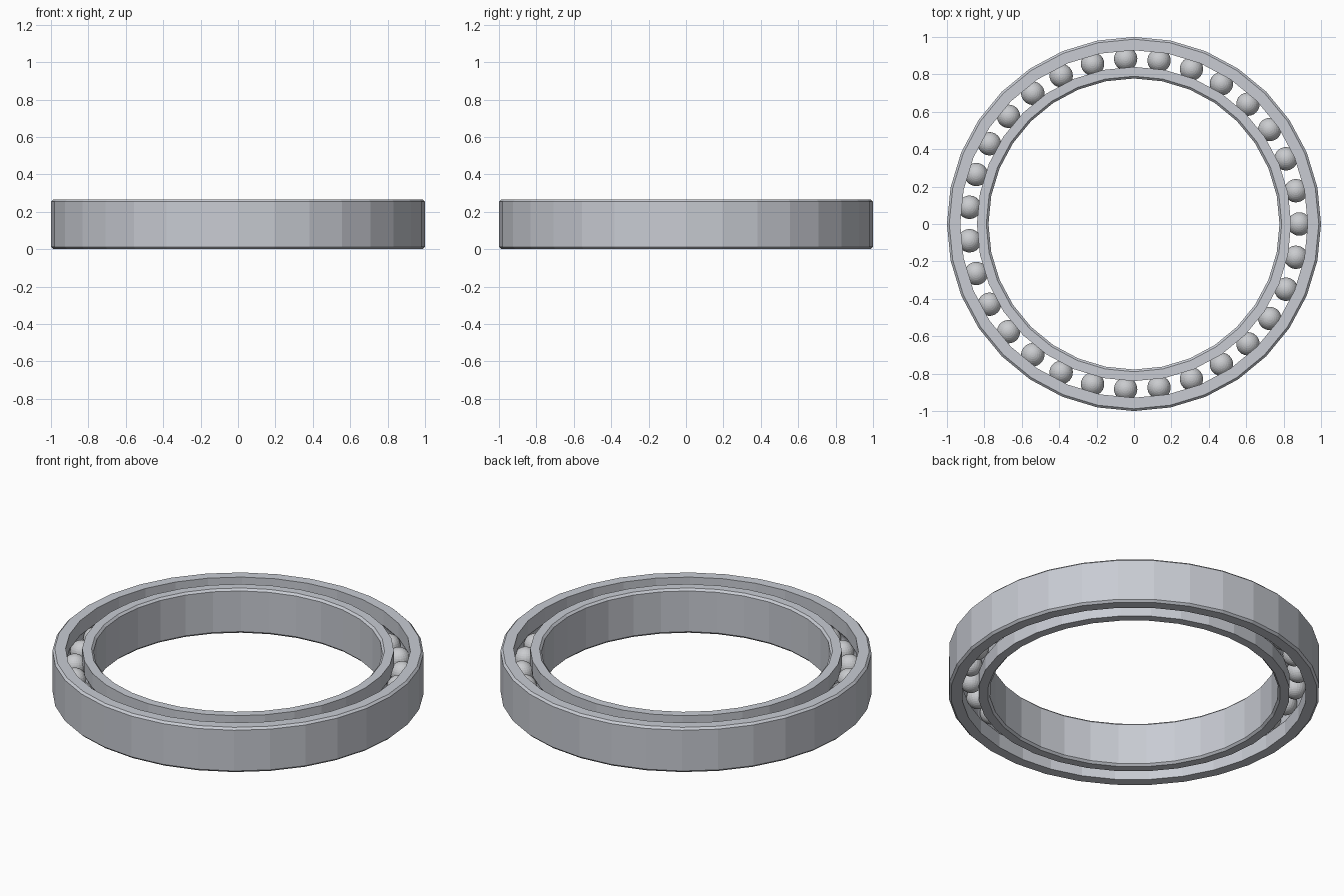
import bpy
import bmesh
from math import sin, cos, pi, asin

cube = bpy.data.objects.get("Cube")
if cube:
    bpy.data.objects.remove(cube, do_unlink=True)

HEIGHT = 0.266
MID = HEIGHT / 2
CHAMFER = 0.012
SIDES = 32
PITCH = 0.884           # radius of the circle of ball centres
BALL_RADIUS = 0.0625
GROOVE_RADIUS = 0.064
BALL_COUNT = 31


def make_material(name, colour):
    mat = bpy.data.materials.new(name)
    mat.use_nodes = True
    mat.diffuse_color = colour
    mat.node_tree.nodes["Principled BSDF"].inputs["Base Color"].default_value = colour
    return mat


def finish(bm, name, mat):
    bmesh.ops.recalc_face_normals(bm, faces=bm.faces)
    mesh = bpy.data.meshes.new(name)
    bm.to_mesh(mesh)
    bm.free()
    mesh.materials.append(mat)
    obj = bpy.data.objects.new(name, mesh)
    bpy.context.collection.objects.link(obj)
    return obj


def make_race(name, plain, wall, mat):
    """Ring with a chamfered plain side and a ball groove in its other wall."""
    inward = 1 if wall > plain else -1
    # chamfered side, from bottom to top
    profile = [(plain + inward * CHAMFER, 0), (plain, CHAMFER),
               (plain, HEIGHT - CHAMFER), (plain + inward * CHAMFER, HEIGHT),
               (wall, HEIGHT)]
    # rounded groove, from top to bottom
    half = pi / 2 - asin(abs(PITCH - wall) / GROOVE_RADIUS)
    steps = 8
    for i in range(steps + 1):
        a = half * (1 - 2 * i / steps)
        profile.append((PITCH - inward * GROOVE_RADIUS * cos(a),
                        MID + GROOVE_RADIUS * sin(a)))
    profile.append((wall, 0))

    # sweep the closed profile round the axis
    bm = bmesh.new()
    loops = []
    for s in range(SIDES):
        t = 2 * pi * s / SIDES
        loops.append([bm.verts.new((r * cos(t), r * sin(t), z)) for r, z in profile])
    n = len(profile)
    for s in range(SIDES):
        a, b = loops[s], loops[(s + 1) % SIDES]
        for i in range(n):
            j = (i + 1) % n
            bm.faces.new((a[i], b[i], b[j], a[j]))
    return finish(bm, name, mat)


steel = make_material("ring steel", (0.58, 0.60, 0.65, 1))
ball_steel = make_material("ball steel", (0.59, 0.60, 0.62, 1))

# Outer and inner rings
make_race("outer_ring", 1.0, 0.929, steel)
make_race("inner_ring", 0.778, 0.84, steel)

# Balls share one mesh
bm = bmesh.new()
bmesh.ops.create_uvsphere(bm, u_segments=24, v_segments=16, radius=BALL_RADIUS)
first = finish(bm, "ball", ball_steel)
for k in range(BALL_COUNT):
    ball = first if k == 0 else first.copy()
    if k:
        bpy.context.collection.objects.link(ball)
    t = 2 * pi * k / BALL_COUNT
    ball.location = (PITCH * cos(t), PITCH * sin(t), MID)
    ball.rotation_euler = (0, 0, t)
